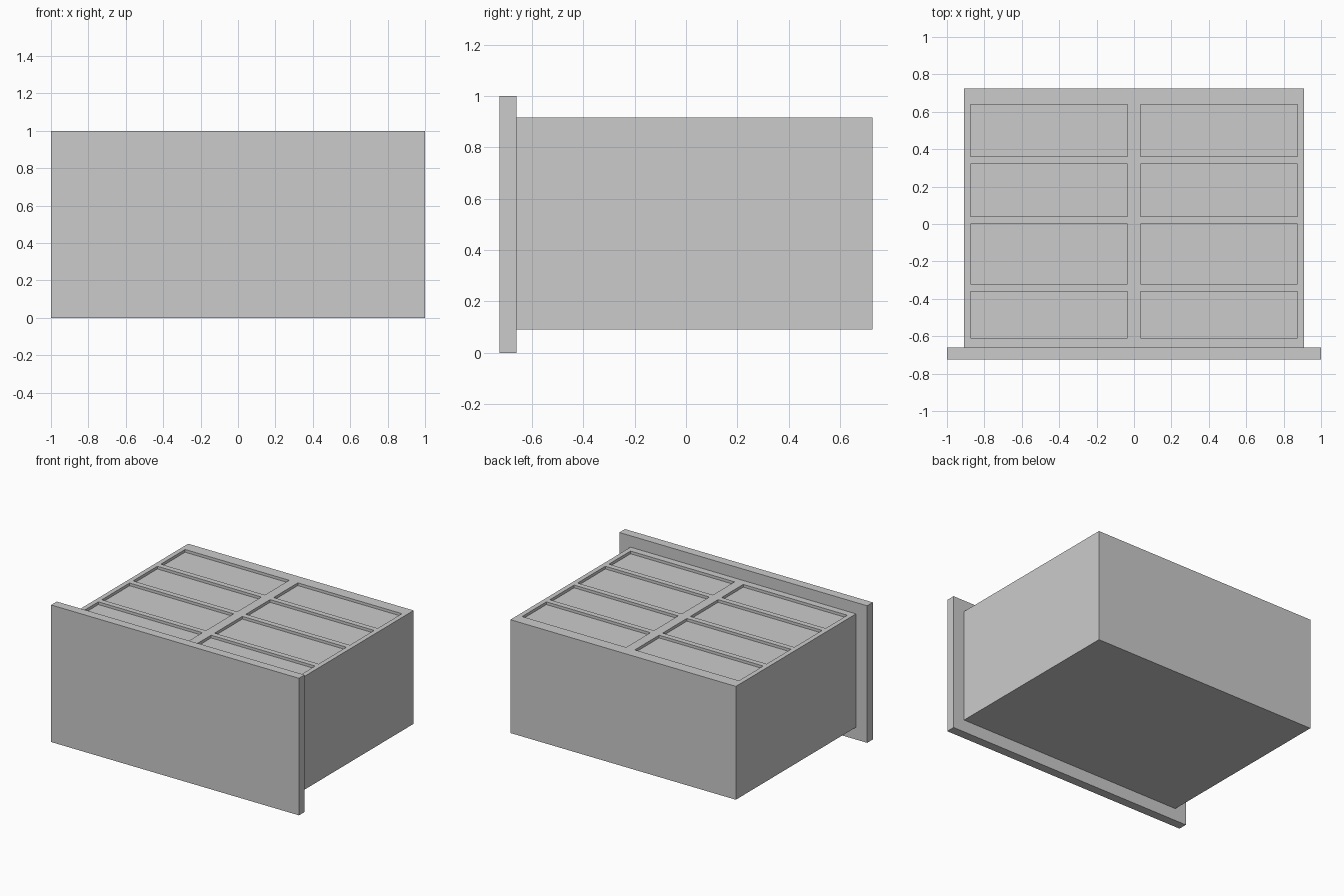
import bpy
from mathutils import Matrix, Vector
import bmesh

cube = bpy.data.objects.get("Cube")
if cube:
    bpy.data.objects.remove(cube, do_unlink=True)

grey = bpy.data.materials.new("plain_grey")
grey.use_nodes = True
colour = (0.6, 0.6, 0.6, 1)
grey.diffuse_color = colour
shader = next(n for n in grey.node_tree.nodes if n.type == 'BSDF_PRINCIPLED')
shader.inputs["Base Color"].default_value = colour


def boxes(name, bounds):
    """One object made of boxes, each given as (low corner, high corner)."""
    bm = bmesh.new()
    for low, high in bounds:
        low, high = Vector(low), Vector(high)
        place = Matrix.Translation((low + high) / 2) @ Matrix.Diagonal((high - low).to_4d())
        bmesh.ops.create_cube(bm, size=1, matrix=place)
    mesh = bpy.data.meshes.new(name)
    bm.to_mesh(mesh)
    bm.free()
    mesh.materials.append(grey)
    obj = bpy.data.objects.new(name, mesh)
    bpy.context.collection.objects.link(obj)
    return obj


# Wide front panel and the drawer body behind it
TOP, DEPTH = 0.917, 0.02
boxes("front_panel", [((-1, -0.725, 0), (1, -0.66, 1))])
body = boxes("drawer_body", [((-0.91, -0.66, 0.09), (0.91, 0.725, TOP))])

# Two columns of shallow recesses in the top
rows = [(0.36, 0.64), (0.04, 0.32), (-0.32, 0), (-0.61, -0.36)]
columns = [(-0.875, -0.035), (0.035, 0.875)]
cutter = boxes("recess_cutter", [((x0, y0, TOP - DEPTH), (x1, y1, TOP + 0.1))
                                 for y0, y1 in rows for x0, x1 in columns])
cutter.hide_render = True
cut = body.modifiers.new("recesses", 'BOOLEAN')
cut.operation = 'DIFFERENCE'
cut.solver = 'EXACT'
cut.object = cutter
bpy.context.view_layer.objects.active = body
bpy.ops.object.modifier_apply(modifier=cut.name)
bpy.data.objects.remove(cutter, do_unlink=True)
